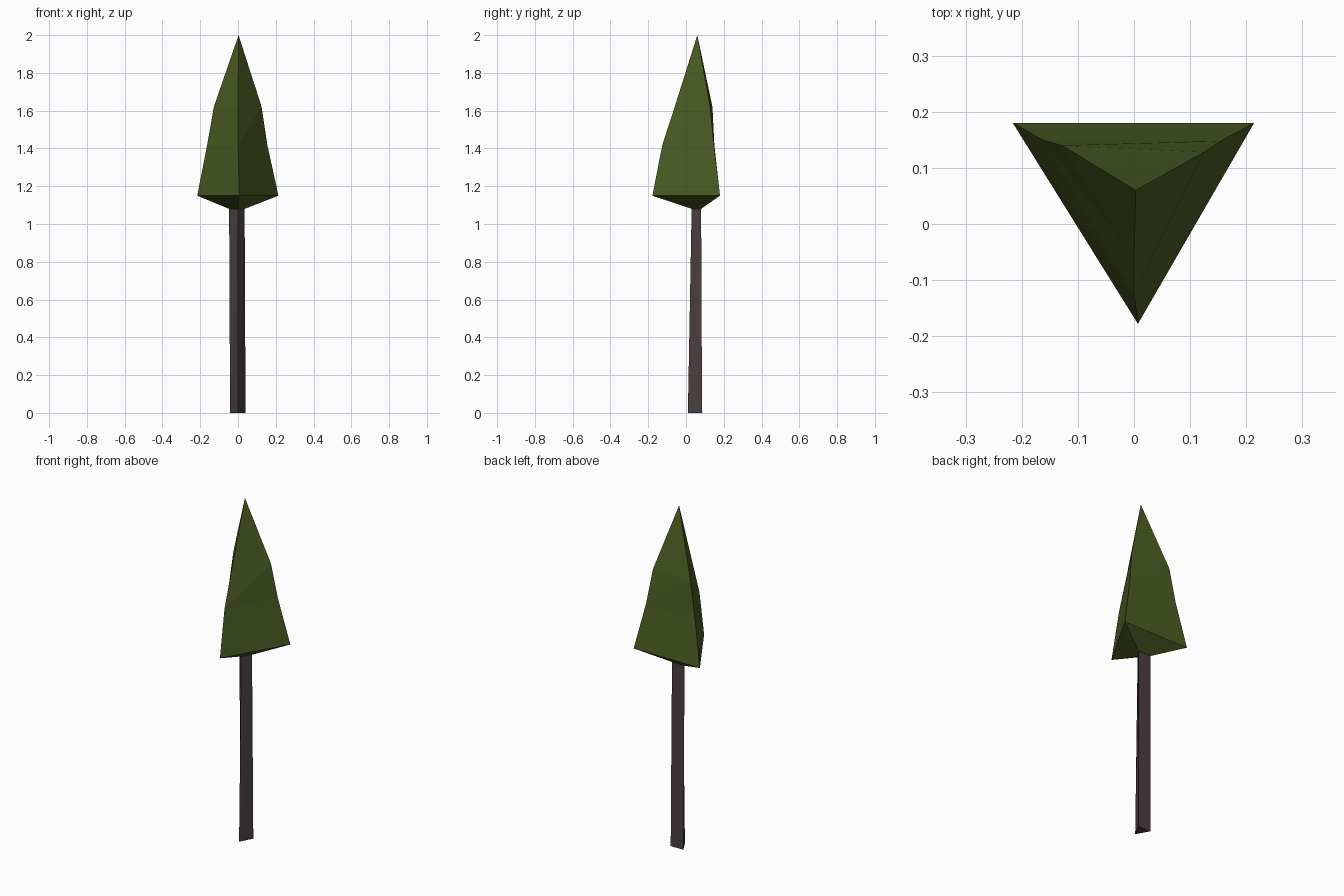
import bpy
import bmesh

if "Cube" in bpy.data.objects:
    bpy.data.objects.remove(bpy.data.objects["Cube"])


def material(name, colour):
    m = bpy.data.materials.new(name)
    m.diffuse_color = (*colour, 1)
    m.use_nodes = True
    m.node_tree.nodes["Principled BSDF"].inputs["Base Color"].default_value = m.diffuse_color
    return m


def loft(name, rings, mat, tip=None):
    """Join triangular rings (bottom to top), closing the ends or rising to a tip."""
    bm = bmesh.new()
    loops = [[bm.verts.new((x, y, z)) for x, y in pts] for z, pts in rings]
    for lo, hi in zip(loops, loops[1:]):
        for i in range(3):
            j = (i + 1) % 3
            # split each side along the same diagonal
            bm.faces.new((lo[i], lo[j], hi[j]))
            bm.faces.new((lo[i], hi[j], hi[i]))
    bm.faces.new(loops[0][::-1])
    if tip:
        t = bm.verts.new(tip)
        for i in range(3):
            bm.faces.new((loops[-1][i], loops[-1][(i + 1) % 3], t))
    else:
        bm.faces.new(loops[-1])
    bmesh.ops.recalc_face_normals(bm, faces=bm.faces)
    me = bpy.data.meshes.new(name)
    bm.to_mesh(me)
    bm.free()
    me.materials.append(mat)
    ob = bpy.data.objects.new(name, me)
    bpy.context.collection.objects.link(ob)
    return ob


leaf = material("leaf green", (0.072, 0.112, 0.017))
bark = material("bark brown", (0.074, 0.052, 0.052))

# Corner order: front, back right, back left
trunk_top = [(0.0, 0.03), (0.035, 0.08), (-0.047, 0.08)]

# Three-sided trunk
loft("trunk", [
    (0.0, [(0.0, 0.01), (0.04, 0.085), (-0.042, 0.085)]),
    (1.09, trunk_top),
], bark)

# Three-sided crown, funnelled underneath to meet the trunk
loft("crown", [
    (1.08, trunk_top),
    (1.15, [(0.007, -0.178), (0.214, 0.18), (-0.216, 0.18)]),
    (1.42, [(0.0, -0.125), (0.155, 0.148), (-0.163, 0.15)]),
    (1.62, [(0.0, -0.06), (0.125, 0.128), (-0.128, 0.14)]),
], leaf, tip=(0.003, 0.06, 2.0))
